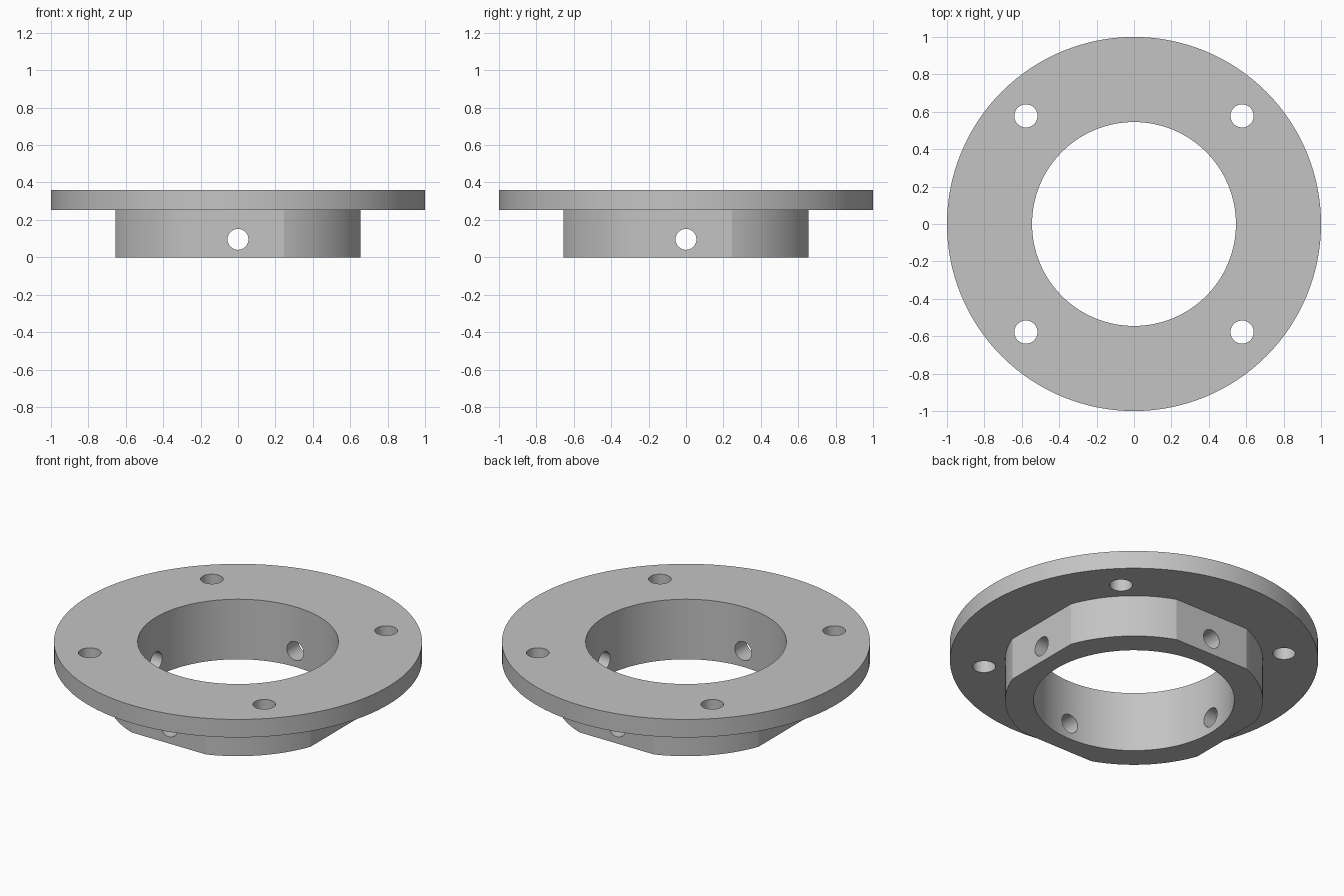
import bpy, bmesh, math
from math import pi, cos, sin

cube = bpy.data.objects.get("Cube")
if cube:
    bpy.data.objects.remove(cube, do_unlink=True)

FLANGE_R, BORE_R, COLLAR_R, FLAT = 1.0, 0.545, 0.70, 0.655
FLANGE_Z, TOP_Z = 0.252, 0.36

metal = bpy.data.materials.new("plain grey metal")
metal.use_nodes = True
grey = (0.55, 0.55, 0.55, 1)
metal.diffuse_color = grey
metal.node_tree.nodes["Principled BSDF"].inputs["Base Color"].default_value = grey


def circle(radius, count, cx=0, cy=0):
    return [(cx + radius * cos(2 * pi * i / count),
             cy + radius * sin(2 * pi * i / count)) for i in range(count)]


def prism(name, outline, z0, z1):
    """Extrude a flat outline from z0 to z1."""
    bm = bmesh.new()
    base = bm.faces.new([bm.verts.new((x, y, z0)) for x, y in outline])
    top = bmesh.ops.extrude_face_region(bm, geom=[base])["geom"]
    bmesh.ops.translate(bm, vec=(0, 0, z1 - z0),
                        verts=[v for v in top if isinstance(v, bmesh.types.BMVert)])
    bmesh.ops.recalc_face_normals(bm, faces=bm.faces)
    mesh = bpy.data.meshes.new(name)
    bm.to_mesh(mesh)
    bm.free()
    mesh.materials.append(metal)
    obj = bpy.data.objects.new(name, mesh)
    bpy.context.collection.objects.link(obj)
    return obj


def combine(target, tool, operation):
    """Apply a boolean, then discard the tool."""
    mod = target.modifiers.new("boolean", "BOOLEAN")
    mod.operation, mod.solver, mod.object = operation, "EXACT", tool
    bpy.context.view_layer.objects.active = target
    bpy.ops.object.modifier_apply(modifier=mod.name)
    bpy.data.objects.remove(tool, do_unlink=True)


# Collar: a round hub with four flats, one for each set screw
corner = math.acos(FLAT / COLLAR_R)
steps = 24
outline = []
for quarter in range(4):
    for i in range(steps + 1):
        a = quarter * pi / 2 + corner + (pi / 2 - 2 * corner) * i / steps
        outline.append((COLLAR_R * cos(a), COLLAR_R * sin(a)))
collar = prism("collar", outline, 0, FLANGE_Z + 0.05)

# Flange disc joined to the collar
flange = prism("flanged_collar", circle(FLANGE_R, 128), FLANGE_Z, TOP_Z)
combine(flange, collar, "UNION")

# Central bore
combine(flange, prism("bore_cutter", circle(BORE_R, 128), -0.2, 0.6), "DIFFERENCE")

# Four bolt holes through the flange
for sx in (-1, 1):
    for sy in (-1, 1):
        hole = circle(0.062, 40, sx * 0.578, sy * 0.578)
        combine(flange, prism("bolt_cutter", hole, 0.1, 0.6), "DIFFERENCE")

# Set screw holes, drilled right through along x and y
for rotation in ((pi / 2, 0, 0), (0, pi / 2, 0)):
    drill = prism("screw_cutter", circle(0.056, 40), -0.9, 0.9)
    drill.rotation_euler = rotation
    drill.location.z = 0.096
    bpy.context.view_layer.update()
    combine(flange, drill, "DIFFERENCE")

# Smooth walls with crisp rims
bpy.ops.object.select_all(action="DESELECT")
flange.select_set(True)
bpy.context.view_layer.objects.active = flange
bpy.ops.object.shade_smooth_by_angle(angle=math.radians(15))
